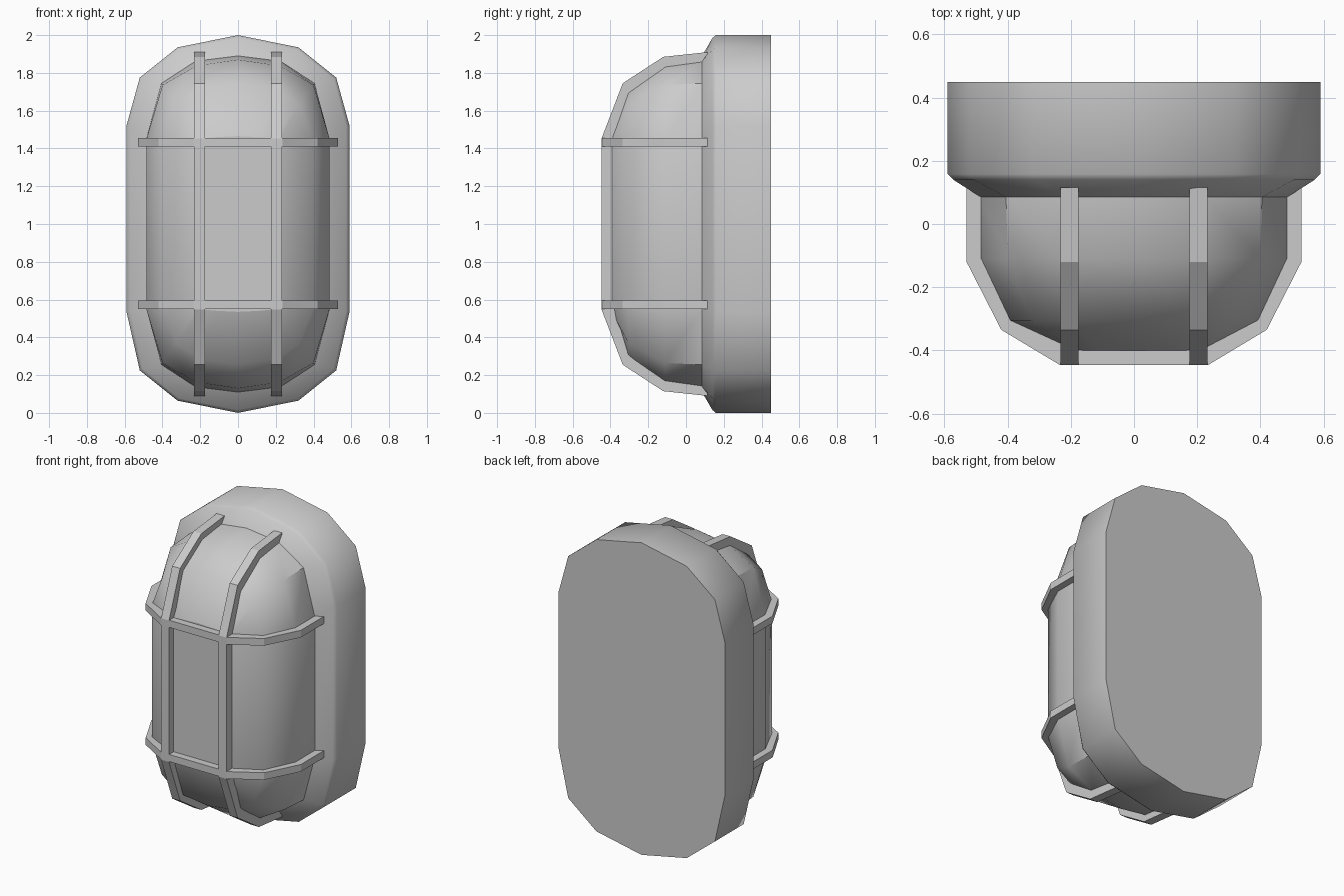
import bpy
import bmesh
import math

if "Cube" in bpy.data.objects:
    bpy.data.objects.remove(bpy.data.objects["Cube"])


def loft(name, rings, cap_start=True, cap_end=True, smooth=None, flat_end=False):
    """Skin a list of equal-length closed rings, optionally capping the ends."""
    bm = bmesh.new()
    rows = [[bm.verts.new(p) for p in ring] for ring in rings]
    n = len(rows[0])
    for a, b in zip(rows, rows[1:]):
        for i in range(n):
            j = (i + 1) % n
            bm.faces.new((a[i], a[j], b[j], b[i]))
    if cap_start:
        bm.faces.new(rows[0])
    last = bm.faces.new(rows[-1]).index if cap_end else None
    bmesh.ops.recalc_face_normals(bm, faces=bm.faces)
    mesh = bpy.data.meshes.new(name)
    bm.to_mesh(mesh)
    bm.free()
    obj = bpy.data.objects.new(name, mesh)
    bpy.context.collection.objects.link(obj)
    if smooth:
        bpy.ops.object.select_all(action='DESELECT')
        obj.select_set(True)
        bpy.context.view_layer.objects.active = obj
        bpy.ops.object.shade_smooth_by_angle(angle=math.radians(smooth))
        if flat_end:
            mesh.polygons[len(mesh.polygons) - 1].use_smooth = False
    return obj


def oval(y, top, low_side=None):
    """14-sided oval from its upper right quarter (x, z), mirrored about z = 1."""
    low = [(x, 2 - z) for x, z in reversed(top)]
    if low_side is not None:
        low[0] = (low[0][0], low_side)
    right = top + low
    left = [(-x, z) for x, z in reversed(right[1:-1])]
    return [(x, y, z) for x, z in right + left]


# Outline quarters, from the top centre down to the side corner
OUTER = [(0, 2.0), (0.32, 1.935), (0.52, 1.775), (0.59, 1.522)]
LIP = [(0, 1.985), (0.314, 1.922), (0.507, 1.765), (0.572, 1.515)]
DOME_A = [(0, 1.89), (0.225, 1.862), (0.405, 1.745), (0.485, 1.45)]
DOME_B = [(0, 1.87), (0.22, 1.838), (0.40, 1.735), (0.485, 1.45)]
DOME_C = [(0, 1.74), (0.20, 1.715), (0.325, 1.63), (0.395, 1.445)]
DOME_D = [(0, 1.465), (0.11, 1.46), (0.185, 1.452), (0.215, 1.44)]

# Wall housing with a sloping front rim
loft("housing", [oval(0.45, OUTER, 0.534), oval(0.158, OUTER, 0.534),
                 oval(0.14, LIP, 0.54), oval(0.085, DOME_A)],
     cap_end=False, smooth=46)

# Domed lamp cover with a flat front panel
loft("lamp_cover", [oval(0.085, DOME_A), oval(-0.11, DOME_B),
                    oval(-0.305, DOME_C), oval(-0.40, DOME_D)],
     cap_start=False, smooth=40, flat_end=True)

# Upright guard bars: (outer y, outer z, inner y, inner z), mirrored about z = 1
UPRIGHT = [(0.115, 1.91, 0.115, 1.82), (-0.12, 1.885, -0.11, 1.80),
           (-0.335, 1.745, -0.29, 1.68), (-0.447, 1.453, -0.385, 1.42)]
path = UPRIGHT + [(a, 2 - b, c, 2 - d) for a, b, c, d in reversed(UPRIGHT)]
for side, cx in (("left", -0.204), ("right", 0.204)):
    a, b = cx - 0.028, cx + 0.028
    loft("upright_bar_" + side,
         [[(a, oy, oz), (b, oy, oz), (b, iy, iz), (a, iy, iz)]
          for oy, oz, iy, iz in path])

# Cross guard bars: (outer x, outer y, inner x, inner y), mirrored about x = 0
CROSS = [(0.53, 0.115, 0.46, 0.115), (0.53, -0.12, 0.46, -0.10),
         (0.42, -0.335, 0.375, -0.285), (0.235, -0.446, 0.21, -0.385)]
path = CROSS + [(-a, b, -c, d) for a, b, c, d in reversed(CROSS)]
for level, cz in (("upper", 1.432), ("lower", 0.572)):
    a, b = cz - 0.023, cz + 0.023
    loft("cross_bar_" + level,
         [[(ox, oy, a), (ox, oy, b), (ix, iy, b), (ix, iy, a)]
          for ox, oy, ix, iy in path])
